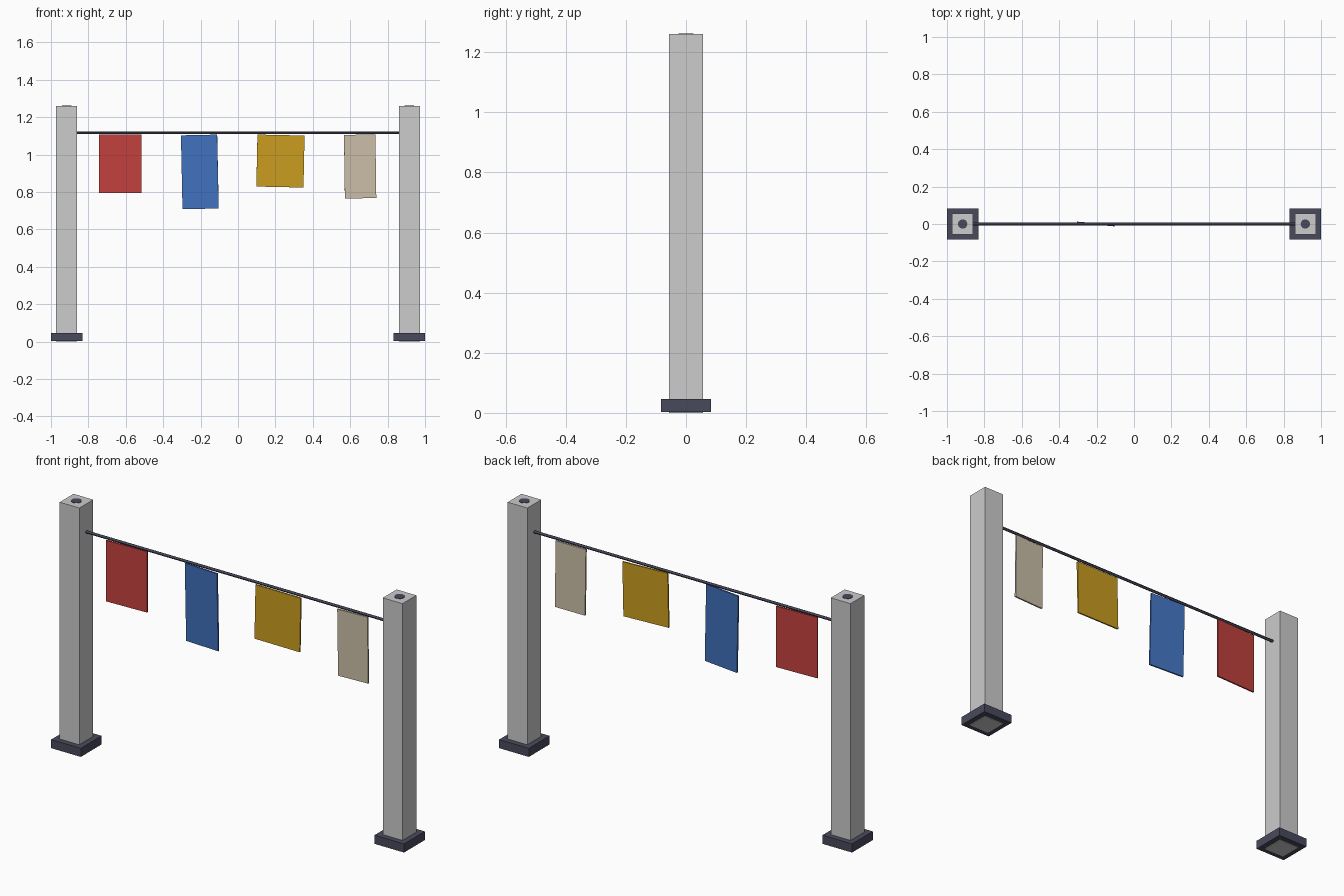
import bpy
import math

if "Cube" in bpy.data.objects:
    bpy.data.objects.remove(bpy.data.objects["Cube"])


def material(name, r, g, b):
    # sRGB bytes to a linear flat colour
    lin = [((c / 255 + 0.055) / 1.055) ** 2.4 for c in (r, g, b)]
    m = bpy.data.materials.new(name)
    m.diffuse_color = (*lin, 1)
    m.use_nodes = True
    m.node_tree.nodes["Principled BSDF"].inputs["Base Color"].default_value = m.diffuse_color
    return m


grey = material("light grey", 204, 204, 204)
dark = material("dark slate", 72, 74, 92)
red = material("red", 196, 66, 62)
blue = material("blue", 64, 113, 190)
yellow = material("yellow", 204, 157, 32)
beige = material("beige", 204, 192, 168)


def box(name, center, size, mat, rot=(0, 0, 0)):
    bpy.ops.mesh.primitive_cube_add(size=1, location=center)
    ob = bpy.context.object
    ob.name = name
    ob.scale = size
    bpy.ops.object.transform_apply(location=False, rotation=False, scale=True)
    ob.rotation_euler = [math.radians(a) for a in rot]
    ob.data.materials.append(mat)
    return ob


def cylinder(name, center, radius, depth, mat, sides, rot=(0, 0, 0)):
    bpy.ops.mesh.primitive_cylinder_add(vertices=sides, radius=radius, depth=depth,
                                        location=center, rotation=rot)
    ob = bpy.context.object
    ob.name = name
    ob.data.materials.append(mat)
    bpy.ops.object.shade_smooth_by_angle()
    return ob


# Posts with foot collars and round top caps
for side, x in (("left", -0.916), ("right", 0.916)):
    box(f"{side}_post", (x, 0, 0.63), (0.112, 0.112, 1.26), grey)
    cylinder(f"{side}_post_cap", (x, 0, 1.26), 0.025, 0.004, dark, 16)
    # Collar is a square ring around the post, flush with its sides
    for s in (-1, 1):
        box(f"{side}_foot_y", (x, s * 0.07, 0.025), (0.168, 0.028, 0.044), dark)
        box(f"{side}_foot_x", (x + s * 0.07, 0, 0.025), (0.028, 0.112, 0.044), dark)

# Line strung between the posts
cylinder("line", (0, 0, 1.117), 0.007, 1.73, dark, 12, (0, math.pi / 2, 0))

# Hanging cloths: x centre, z centre, width, height, roll, yaw
cloths = [
    ("red_cloth", -0.63, 0.951, 0.228, 0.312, 0.0, 2, red),
    ("blue_cloth", -0.204, 0.907, 0.194, 0.395, -1.2, -5, blue),
    ("yellow_cloth", 0.227, 0.965, 0.252, 0.278, 1.2, 1.5, yellow),
    ("beige_cloth", 0.653, 0.936, 0.168, 0.340, -0.8, 1.5, beige),
]
for name, x, z, w, h, roll, yaw, mat in cloths:
    box(name, (x, 0, z), (w, 0.008, h), mat, (0, roll, yaw))
